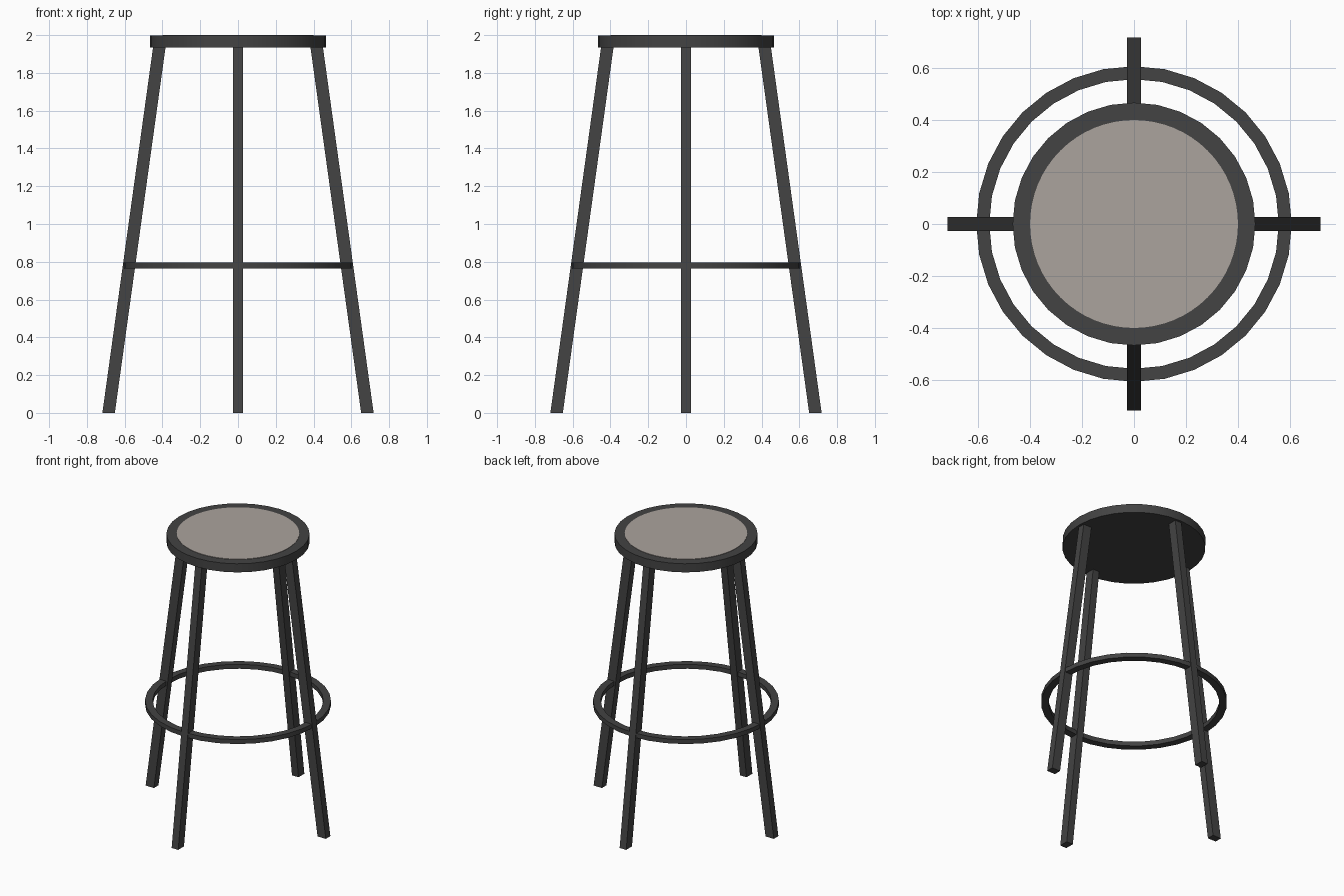
import bpy, bmesh
from math import pi, cos, sin
from mathutils import Matrix

cube = bpy.data.objects.get("Cube")
if cube:
    bpy.data.objects.remove(cube, do_unlink=True)


def material(name, colour):
    mat = bpy.data.materials.new(name)
    mat.use_nodes = True
    mat.diffuse_color = colour
    mat.node_tree.nodes["Principled BSDF"].inputs["Base Color"].default_value = colour
    return mat


def finish(bm, name, mat, smooth=False):
    bmesh.ops.recalc_face_normals(bm, faces=bm.faces)
    mesh = bpy.data.meshes.new(name)
    bm.to_mesh(mesh)
    bm.free()
    mesh.materials.append(mat)
    obj = bpy.data.objects.new(name, mesh)
    bpy.context.collection.objects.link(obj)
    if smooth:
        bpy.ops.object.select_all(action="DESELECT")
        obj.select_set(True)
        bpy.context.view_layer.objects.active = obj
        bpy.ops.object.shade_smooth_by_angle(angle=pi / 6)
    return obj


def disc(name, mat, radius, bottom, top, sides):
    bm = bmesh.new()
    bmesh.ops.create_cone(
        bm, cap_ends=True, segments=sides, radius1=radius, radius2=radius,
        depth=top - bottom, matrix=Matrix.Translation((0, 0, (top + bottom) / 2)))
    return finish(bm, name, mat, smooth=True)


def flat_ring(name, mat, inner, outer, bottom, top, sides):
    """Rectangular section swept around the z axis."""
    bm = bmesh.new()
    section = [(inner, bottom), (outer, bottom), (outer, top), (inner, top)]
    loops = []
    for i in range(sides):
        a = 2 * pi * i / sides
        loops.append([bm.verts.new((r * cos(a), r * sin(a), z)) for r, z in section])
    for i, here in enumerate(loops):
        there = loops[(i + 1) % sides]
        for j in range(4):
            k = (j + 1) % 4
            bm.faces.new((here[j], here[k], there[k], there[j]))
    return finish(bm, name, mat, smooth=True)


def leg(name, mat, angle):
    """Square bar leaning inwards, cut level at the floor and under the seat."""
    bm = bmesh.new()
    bmesh.ops.create_cube(bm, size=1)
    for v in bm.verts:
        upper = v.co.z > 0
        v.co.x = (0.416 if upper else 0.685) + v.co.x * 0.066
        v.co.y *= 0.052
        v.co.z = 1.94 if upper else 0
    bmesh.ops.rotate(bm, verts=bm.verts, matrix=Matrix.Rotation(angle, 3, "Z"))
    return finish(bm, name, mat)


black_metal = material("dark grey metal", (0.056, 0.056, 0.056, 1))
pale_wood = material("pale grey wood", (0.41, 0.37, 0.34, 1))

# Seat pan with its thin raised inlay
disc("seat", black_metal, 0.467, 1.935, 1.997, 32)
disc("seat_inlay", pale_wood, 0.4, 1.99, 2.0, 64)

# Four legs and the footrest hoop
for i, side in enumerate(("left", "back", "right", "front")):
    leg(side + "_leg", black_metal, i * pi / 2)
flat_ring("footrest_ring", black_metal, 0.557, 0.607, 0.764, 0.796, 32)
